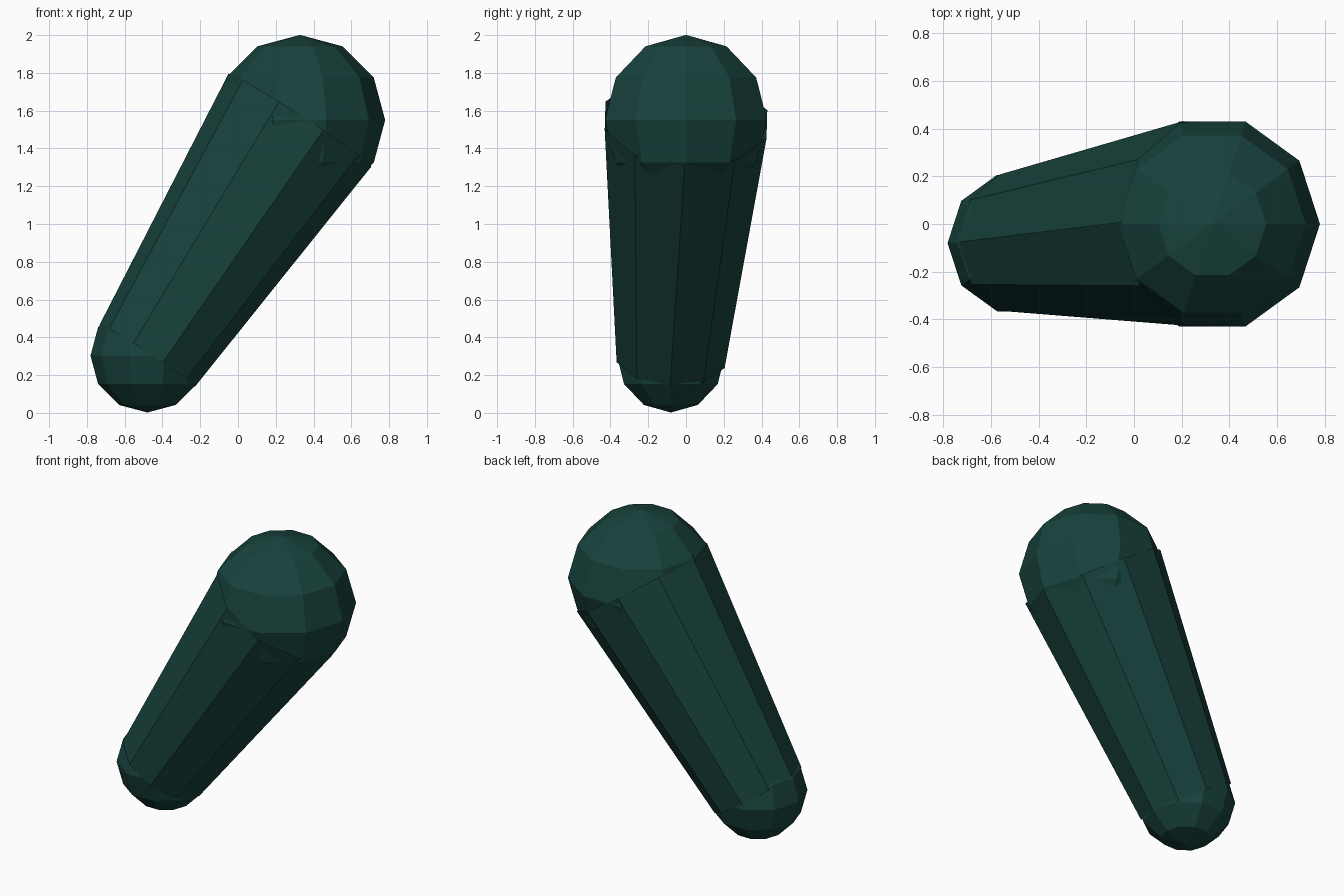
import bpy, bmesh
from math import sin, cos, pi
from mathutils import Vector

if "Cube" in bpy.data.objects:
    bpy.data.objects.remove(bpy.data.objects["Cube"])

SIDES = 10
mat = bpy.data.materials.new("dark_green")
mat.diffuse_color = (0.009, 0.055, 0.046, 1)
mat.use_nodes = True
mat.node_tree.nodes["Principled BSDF"].inputs["Base Color"].default_value = mat.diffuse_color


def lathe(name, profile, location, axis=Vector((0, 0, 1))):
    """Turn (radius, height) points about local z, then point z along axis."""
    bm = bmesh.new()
    rings = []
    for r, z in profile:
        n = SIDES if r > 1e-5 else 1
        rings.append([bm.verts.new((r * cos(2 * pi * i / SIDES),
                                    r * sin(2 * pi * i / SIDES), z)) for i in range(n)])
    for lo, hi in zip(rings, rings[1:]):
        for i in range(SIDES):
            j = i + 1
            quad = [lo[i % len(lo)], lo[j % len(lo)], hi[j % len(hi)], hi[i % len(hi)]]
            bm.faces.new(list(dict.fromkeys(quad)))
    turn = Vector((0, 0, 1)).rotation_difference(axis)
    bmesh.ops.rotate(bm, verts=bm.verts, matrix=turn.to_matrix())
    mesh = bpy.data.meshes.new(name)
    bm.to_mesh(mesh)
    bm.free()
    mesh.materials.append(mat)
    obj = bpy.data.objects.new(name, mesh)
    obj.location = location
    bpy.context.collection.objects.link(obj)


def ball(name, radius, location):
    """Low-poly ball with six bands."""
    lathe(name, [(radius * sin(pi * k / 6), -radius * cos(pi * k / 6))
                 for k in range(7)], location)


low, high = Vector((-0.48, -0.08, 0.303)), Vector((0.328, 0, 1.55))
r_low, r_high = 0.301, 0.451

# Rounded ends
ball("lower_end", r_low, low)
ball("upper_end", r_high, high)

# Tapered shaft, open at both ends, running between the ball centres
span = high - low
lathe("tapered_shaft", [(r_low, 0), (r_high, span.length)], low, span)
